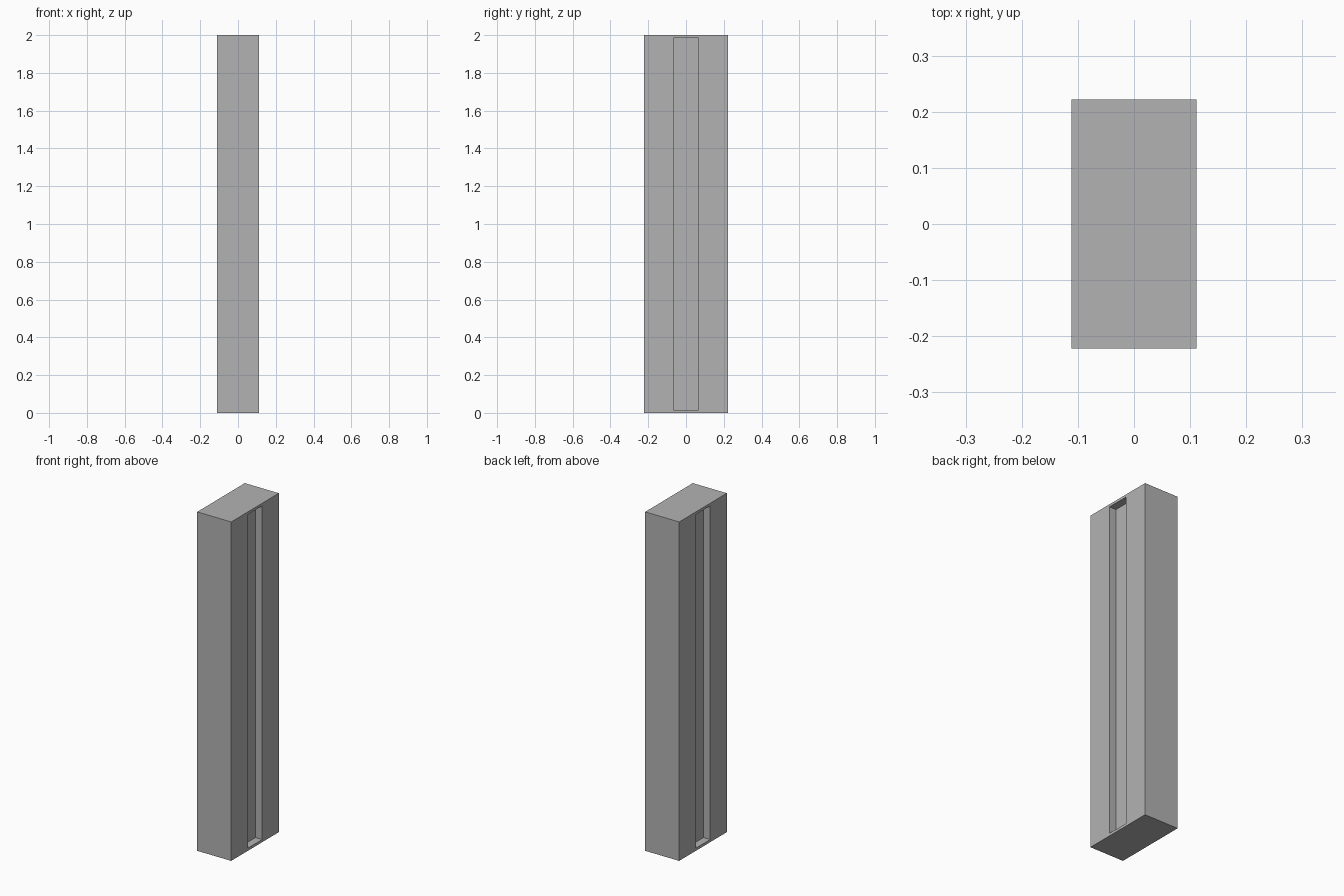
import bpy
import bmesh

# Remove the default cube
old = bpy.data.objects.get("Cube")
if old:
    bpy.data.objects.remove(old, do_unlink=True)

HALF_X, HALF_Y, HEIGHT = 0.111, 0.222, 2.0
SLOT_HALF, SLOT_DEPTH, MARGIN = 0.067, 0.044, 0.022

grey = bpy.data.materials.new("plain grey")
grey.use_nodes = True
colour = (0.45, 0.45, 0.45, 1)
grey.diffuse_color = colour
grey.node_tree.nodes["Principled BSDF"].inputs["Base Color"].default_value = colour

# Tall rectangular body
bm = bmesh.new()
bmesh.ops.create_cube(bm, size=1)
for v in bm.verts:
    v.co.x *= 2 * HALF_X
    v.co.y *= 2 * HALF_Y
    v.co.z = (v.co.z + 0.5) * HEIGHT

# Long recessed slot in each broad side
bm.normal_update()
for face in [f for f in bm.faces if abs(f.normal.x) > 0.9]:
    side = 1 if face.normal.x > 0 else -1
    # Frame around the slot opening
    bmesh.ops.inset_individual(bm, faces=[face], thickness=MARGIN)
    for v in face.verts:
        v.co.y = SLOT_HALF if v.co.y > 0 else -SLOT_HALF
    # Square walls and floor of the slot
    floor = bmesh.ops.extrude_discrete_faces(bm, faces=[face])["faces"][0]
    for v in floor.verts:
        v.co.x = side * (HALF_X - SLOT_DEPTH)

bmesh.ops.recalc_face_normals(bm, faces=bm.faces)
mesh = bpy.data.meshes.new("slotted_post")
bm.to_mesh(mesh)
bm.free()
mesh.materials.append(grey)
post = bpy.data.objects.new("slotted_post", mesh)
bpy.context.collection.objects.link(post)
